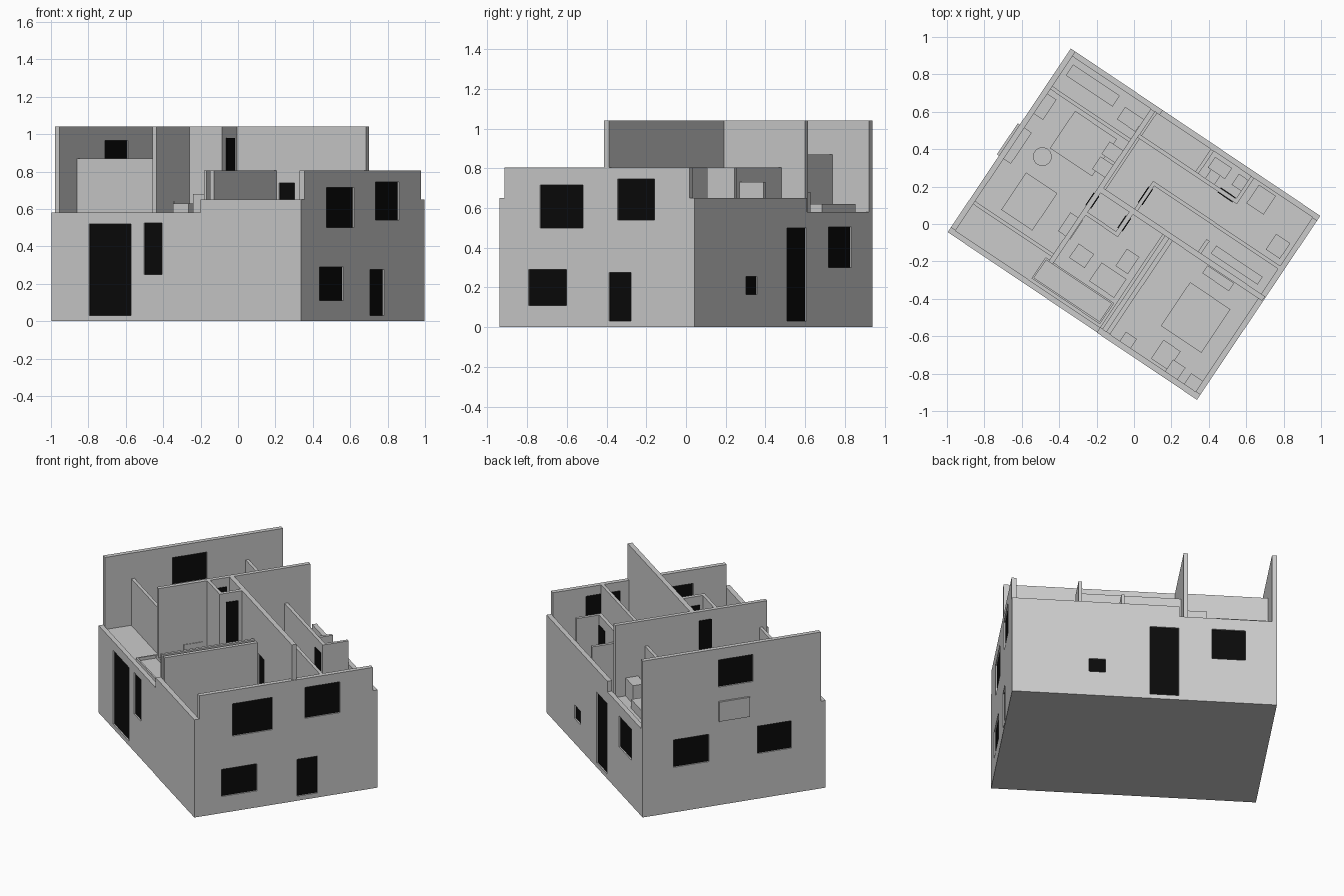
import bpy, bmesh, math
from mathutils import Matrix, Vector

if "Cube" in bpy.data.objects:
    bpy.data.objects.remove(bpy.data.objects["Cube"])

# Plan frame: u runs along the front wall, v towards the back, then all is turned
U, V, T = 1.606, 1.182, 0.03
TURN = Matrix.Rotation(math.radians(-33.85), 4, 'Z') @ Matrix.Translation((-U / 2, -V / 2, 0))
LOW, MID, HIGH = 0.025, 0.33, 0.56     # floor levels

black = bpy.data.materials.new("dark_panel")
black.diffuse_color = (0.003, 0.003, 0.003, 1)
black.use_nodes = True
black.node_tree.nodes["Principled BSDF"].inputs["Base Color"].default_value = black.diffuse_color


def box(name, u0, u1, v0, v1, z0, z1, mat=None):
    bm = bmesh.new()
    bmesh.ops.create_cube(bm, size=1)
    for p in bm.verts:
        p.co = Vector(((u0 + u1) / 2 + p.co.x * (u1 - u0),
                       (v0 + v1) / 2 + p.co.y * (v1 - v0),
                       (z0 + z1) / 2 + p.co.z * (z1 - z0)))
    me = bpy.data.meshes.new(name)
    bm.to_mesh(me)
    bm.free()
    ob = bpy.data.objects.new(name, me)
    bpy.context.collection.objects.link(ob)
    ob.matrix_world = TURN
    if mat:
        me.materials.append(mat)
    return ob


def wall(name, axis, pos, a, b, z0, z1, openings=(), t=T, proud=False):
    """Straight wall along u or v; openings are (start, end, bottom, top)."""
    def slab(n, p0, p1, s, e, lo, hi, mat=None):
        if axis == 'u':
            return box(n, s, e, p0, p1, lo, hi, mat)
        return box(n, p0, p1, s, e, lo, hi, mat)
    ob = slab(name, pos, pos + t, a, b, z0, z1)
    for i, (s, e, lo, hi) in enumerate(openings):
        cut = slab(f"{name}_cutter_{i}", pos - .02, pos + t + .02, s, e, lo, hi)
        cut.hide_render = True
        cut.display_type = 'WIRE'
        m = ob.modifiers.new("opening", 'BOOLEAN')
        m.operation, m.object, m.solver = 'DIFFERENCE', cut, 'EXACT'
        d = -.005 if proud else .009
        slab(f"{name}_panel_{i}", pos + d, pos + t - d, s, e, lo, hi, black)
    return ob


# Outer walls
wall("front_wall_low", 'u', 0, 0, .96, 0, .58, [(.24, .51, .03, .52), (.595, .71, .25, .525)])
wall("front_wall_high", 'u', -.002, .96, U, 0, .65, t=T + .002)
wall("back_wall_low", 'u', V - T, 0, .59, 0, .58, [(.19, .395, .30, .505)])
wall("back_wall_high", 'u', V - T, .59, U, 0, .65, [(.595, .77, .03, .50), (1.04, 1.14, .165, .255)])
wall("left_gable", 'v', 0, T, V - T, 0, 1.04,
     [(.754, .984, .30, .482), (.22, .44, .30, .482), (.467, .69, .785, .965)])
box("left_gable_back_end", 0, T, V - T, V, .58, 1.04)
wall("right_gable", 'v', U - T, T, V - T, 0, .805,
     [(.245, .505, .50, .715), (.715, .94, .54, .745), (.175, .404, .11, .29), (.663, .795, .03, .275)])

# Floors
box("ground_slab", .005, U - .005, .005, V - .005, 0, LOW)
box("upper_floor_left", .01, .575, .01, V - .01, HIGH - .03, HIGH)
box("upper_floor_living", .56, .975, .01, .65, HIGH - .03, HIGH)
box("upper_floor_right", .96, U - .01, .01, .65, MID - .03, MID)
box("upper_floor_back", .56, U - .01, .635, V - .01, MID - .03, MID)

# Upper left walls
wall("knee_wall_front", 'u', .20, T, .55, HIGH, .87, t=.02)
wall("knee_wall_back", 'u', .94, T, .55, HIGH, .87, t=.02)
wall("cross_wall", 'v', .535, .17, V - T, HIGH, 1.04, [(.53, .61, HIGH, .98)], t=.027, proud=True)
box("cross_wall_lower", .535, .562, .635, V - T, MID, HIGH)

# Landing and long ridge wall
wall("landing_wall", 'u', .485, .55, .77, HIGH, 1.04, t=.02)
wall("landing_side", 'v', .745, .49, .65, HIGH, 1.04, [(.525, .605, HIGH, .98)], t=.025, proud=True)
wall("ridge_wall", 'u', .63, .55, U - .005, MID, 1.04, [(1.04, 1.14, MID, .74)])

# Walls between the half levels
wall("level_wall_left", 'v', .96, T, .63, MID, .805, t=.018)
wall("level_wall_right", 'v', 1.0, T, .63, MID, .805, t=.025)

# Back rooms
wall("corridor_wall", 'u', .82, .77, U - T, MID, .805, t=.02)
wall("corridor_end", 'v', .76, .65, .84, MID, .805, [(.70, .80, MID, .74)], t=.02, proud=True)
wall("bath_wall", 'u', .985, .56, 1.20, MID, .805, [(1.08, 1.175, MID, .74)], t=.022, proud=True)
wall("bath_side", 'v', 1.18, .985, V - T, MID, .805, t=.02)
wall("bath_partition", 'v', .92, 1.0, V - T, MID, .73, t=.02)
wall("corridor_stub", 'v', 1.17, .65, .74, MID, .65, t=.02)


# Furniture, placed by world position on its floor
def furniture(name, x, y, w, d, floor, h):
    c = TURN.inverted() @ Vector((x, y, 0))
    return box(name, c.x - w / 2, c.x + w / 2, c.y - d / 2, c.y + d / 2, floor, floor + h)


for item in [
    ("double_bed", -.27, .43, .27, .24, HIGH, .09),
    ("pillow_front", -.16, .30, .10, .08, HIGH, .11),
    ("pillow_back", -.11, .38, .10, .08, HIGH, .11),
    ("single_bed", -.56, .12, .20, .24, HIGH, .09),
    ("side_cabinet", -.48, .63, .07, .13, HIGH, .12),
    ("desk", -.64, .43, .09, .20, HIGH, .13),
    ("storage_chest", -.22, .74, .30, .07, HIGH, .06),
    ("coffee_table", -.28, -.17, .10, .09, HIGH, .07),
    ("dining_table", -.14, -.30, .16, .12, HIGH, .12),
    ("armchair", -.035, -.20, .08, .11, HIGH, .09),
    ("landing_chest", -.34, -.01, .08, .12, HIGH, .08),
    ("large_bed", .33, -.50, .26, .28, MID, .10),
    ("shelf", .45, -.29, .17, .05, MID, .16),
    ("round_seat", .17, -.70, .11, .12, MID, .09),
    ("stool", -.03, -.62, .07, .06, MID, .08),
    ("corner_cabinet", .32, -.85, .08, .07, MID, .14),
    ("night_stand", .22, -.78, .08, .08, MID, .12),
    ("shower_tray", .68, .13, .11, .12, MID, .05),
    ("wash_stand", .77, -.12, .09, .10, MID, .13),
    ("toilet_tank", .46, .30, .11, .07, MID, .13),
    ("toilet_seat", .42, .25, .06, .09, MID, .08),
    ("basin", .57, .22, .07, .07, MID, .13),
    ("hall_cabinet", -.02, .56, .12, .08, HIGH, .12),
    ("corridor_shelf", .55, -.22, .30, .05, MID, .12),
]:
    furniture(*item)

# Recessed loggia by the front wall
for name, u0, u1, v0, v1 in [("loggia_rail_front", .52, .95, .045, .055), ("loggia_rail_back", .52, .95, .17, .18),
                             ("loggia_rail_left", .51, .52, .045, .18), ("loggia_rail_right", .94, .95, .045, .18)]:
    box(name, u0, u1, v0, v1, HIGH, HIGH + .02)

# Round desk chair
for name, r, z, h in [("chair_seat", .05, .09, .015), ("chair_stem", .012, .04, .085)]:
    bpy.ops.mesh.primitive_cylinder_add(vertices=24, radius=r, depth=h, location=(-.49, .36, HIGH + z))
    bpy.context.object.name = name
    bpy.ops.object.shade_smooth_by_angle()
